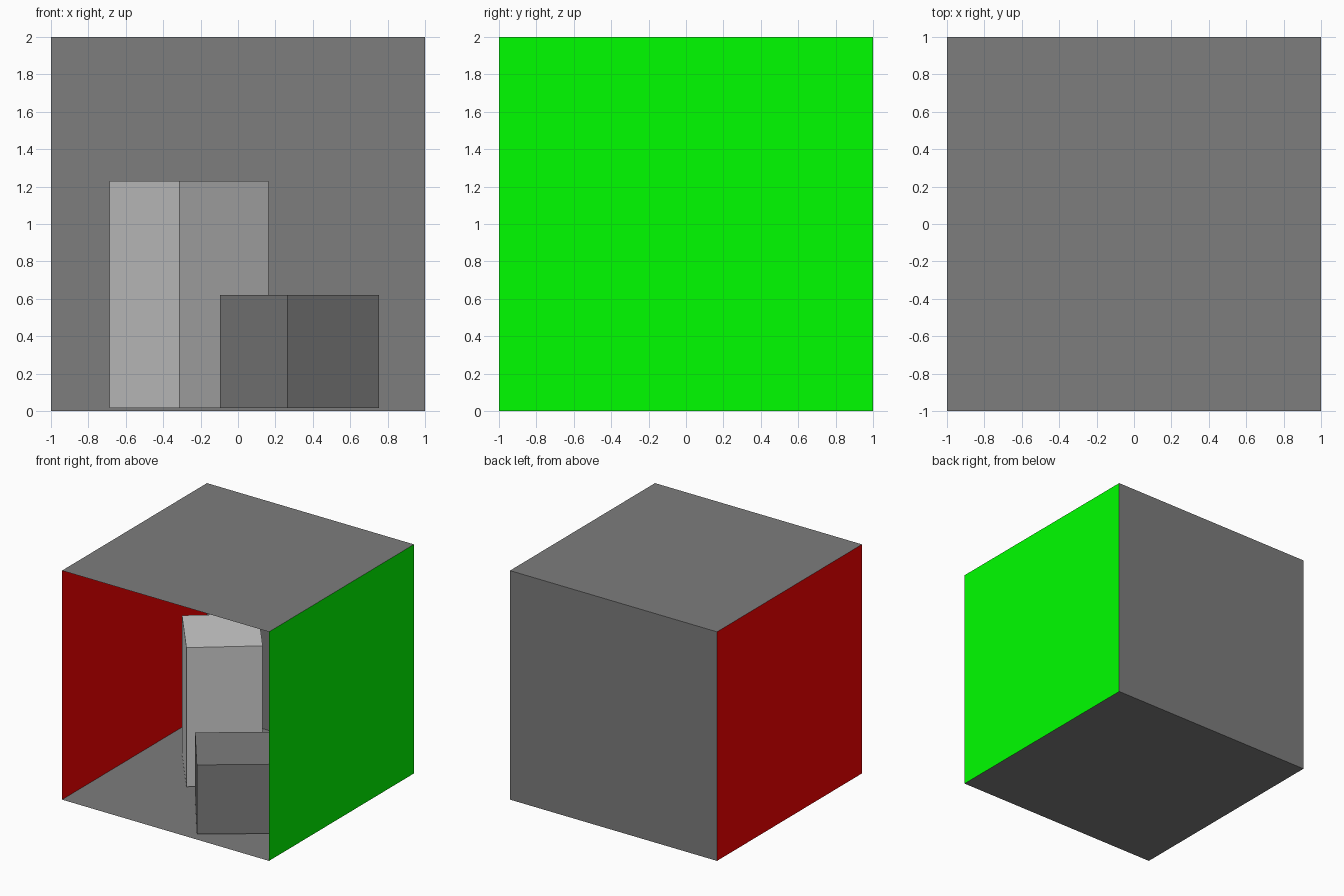
import bpy
from math import pi, radians

if "Cube" in bpy.data.objects:
    bpy.data.objects.remove(bpy.data.objects["Cube"])


def material(name, rgb):
    mat = bpy.data.materials.new(name)
    mat.diffuse_color = (*rgb, 1)
    mat.use_nodes = True
    mat.node_tree.nodes["Principled BSDF"].inputs["Base Color"].default_value = mat.diffuse_color
    return mat


DARK = material("dark_grey", (0.205, 0.205, 0.205))
RED = material("red", (1, 0, 0))
GREEN = material("green", (0, 1, 0))


def finish(name, mat):
    obj = bpy.context.object
    obj.name = name
    if mat:
        obj.data.materials.append(mat)
    return obj


def wall(name, location, rotation, mat):
    bpy.ops.mesh.primitive_plane_add(size=2, location=location, rotation=rotation)
    return finish(name, mat)


def block(name, x, y, side, bottom, top, angle, mat=None):
    bpy.ops.mesh.primitive_cube_add(
        size=1, location=(x, y, (bottom + top) / 2), rotation=(0, 0, radians(angle)))
    obj = finish(name, mat)
    obj.scale = (side, side, top - bottom)
    return obj


# Room shell: thin panels facing inward, open at the front
wall("floor", (0, 0, 0), (0, 0, 0), DARK)
wall("ceiling", (0, 0, 2), (pi, 0, 0), DARK)
wall("back_wall", (0, 1, 1), (pi / 2, 0, 0), DARK)
wall("left_wall", (-1, 0, 1), (0, pi / 2, 0), RED)
wall("right_wall", (1, 0, 1), (0, -pi / 2, 0), GREEN)

# Two turned blocks standing just above the floor; the tall one is plain light grey
block("tall_block", -0.263, 0.16, 0.605, 0.015, 1.23, 38.3)
block("short_block", 0.329, -0.52, 0.608, 0.015, 0.62, 36.3, DARK)
